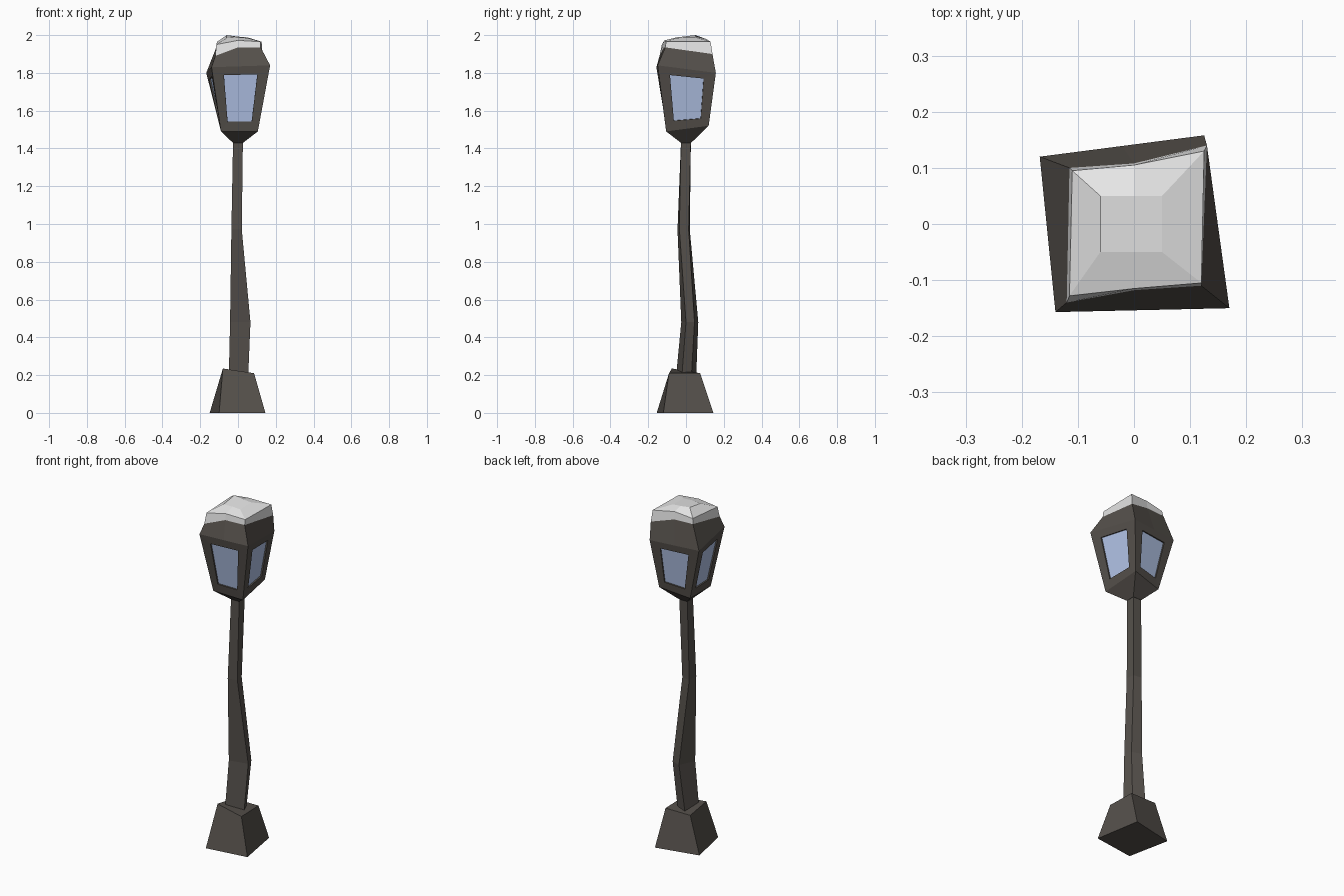
import bpy
import bmesh
from mathutils import Vector

default_cube = bpy.data.objects.get("Cube")
if default_cube:
    bpy.data.objects.remove(default_cube, do_unlink=True)


def make_material(name, color):
    material = bpy.data.materials.new(name)
    material.use_nodes = True
    material.diffuse_color = color
    shader = material.node_tree.nodes["Principled BSDF"]
    shader.inputs["Base Color"].default_value = color
    shader.inputs["Roughness"].default_value = 0.9
    return material


iron = make_material("dark iron", (0.09, 0.08, 0.07, 1))
glass = make_material("pale blue glass", (0.46, 0.57, 0.83, 1))
snow = make_material("snow", (0.8, 0.8, 0.8, 1))


def loft(bm, rings):
    """Join equally sized rings with side faces, cap both ends, return the sides."""
    loops = [[bm.verts.new(point) for point in ring] for ring in rings]
    sides = []
    for low, high in zip(loops, loops[1:]):
        count = len(low)
        band = [bm.faces.new((low[i], low[(i + 1) % count], high[(i + 1) % count], high[i]))
                for i in range(count)]
        sides.append(band)
    bm.faces.new(list(reversed(loops[0])))
    bm.faces.new(loops[-1])
    return sides


def finish(bm, name, materials):
    mesh = bpy.data.meshes.new(name)
    bm.to_mesh(mesh)
    bm.free()
    part = bpy.data.objects.new(name, mesh)
    for material in materials:
        mesh.materials.append(material)
    bpy.context.collection.objects.link(part)
    return part


def lofted_part(name, rings, material):
    bm = bmesh.new()
    loft(bm, rings)
    return finish(bm, name, [material])


def level(z, corners):
    return [(x, y, z) for x, y in corners]


def square(half, z):
    return level(z, [(-half, -half), (half, -half), (half, half), (-half, half)])


def cut_window(bm, face, side=0.2, bottom=0.15, top=0.87, depth=0.008):
    """Replace a side face by a frame, a shallow reveal and a recessed pane."""
    outer = list(face.verts)
    a, b, c, d = [v.co.copy() for v in outer]
    inward = -face.normal * depth

    def on_face(u, v):
        return a.lerp(b, u).lerp(d.lerp(c, u), v)

    opening = [on_face(side, bottom), on_face(1 - side, bottom),
               on_face(1 - side, top), on_face(side, top)]
    rim = [bm.verts.new(p) for p in opening]
    pane = [bm.verts.new(p + inward) for p in opening]
    bm.faces.remove(face)
    for i in range(4):
        j = (i + 1) % 4
        bm.faces.new((outer[i], outer[j], rim[j], rim[i]))
        bm.faces.new((rim[i], rim[j], pane[j], pane[i]))
    bm.faces.new(pane).material_index = 1


# Crooked foot
lofted_part("base", [
    level(0, [(-0.1, -0.155), (0.145, -0.12), (0.1, 0.145), (-0.15, 0.09)]),
    [(-0.08, -0.075, 0.235), (0.085, -0.09, 0.21), (0.08, 0.075, 0.21), (-0.08, 0.075, 0.21)],
], iron)

# Bent pole
foot = [(-0.048, -0.05), (0.055, -0.02), (0.035, 0.03), (-0.03, 0.055)]
lofted_part("pole", [
    level(0.15, foot),
    level(0.22, foot),
    level(0.48, [(-0.042, -0.025), (0.066, 0), (0.055, 0.045), (0, 0.065)]),
    level(0.97, [(-0.035, -0.045), (0.02, -0.035), (0.014, 0.014), (-0.035, 0.02)]),
    square(0.026, 1.45),
], iron)

# Lantern housing with four recessed panes
eave = [(-0.14, -0.157, 1.83), (0.17, -0.15, 1.84), (0.125, 0.158, 1.8), (-0.168, 0.12, 1.8)]
bm = bmesh.new()
bands = loft(bm, [
    square(0.027, 1.43),
    [(-0.09, -0.1, 1.49), (0.105, -0.105, 1.49), (0.09, 0.12, 1.52), (-0.09, 0.09, 1.49)],
    eave,
])
bm.normal_update()
for side_face in bands[1]:
    cut_window(bm, side_face)
finish(bm, "lantern", [iron, glass])

# Roof slope, with extra points halfway along the front and back
fl, fr, br, bl = [Vector(p) for p in eave]
roof_top = [(-0.12, -0.14, 1.89), (0, -0.118, 1.935), (0.12, -0.11, 1.935),
            (0.13, 0.14, 1.9), (0, 0.108, 1.935), (-0.115, 0.1, 1.935)]
lofted_part("roof", [[fl, fl.lerp(fr, 0.5), fr, br, br.lerp(bl, 0.5), bl], roof_top], iron)

# Snow cap
lofted_part("snow_cap", [
    roof_top,
    [(-0.115, -0.128, 1.95), (0, -0.115, 1.972), (0.12, -0.105, 1.965),
     (0.125, 0.13, 1.965), (0, 0.105, 1.98), (-0.11, 0.095, 1.965)],
    [(-0.06, -0.05, 1.985), (0, -0.05, 1.988), (0.05, -0.05, 1.985),
     (0.05, 0.05, 1.988), (0, 0.05, 1.992), (-0.06, 0.05, 2)],
], snow)
